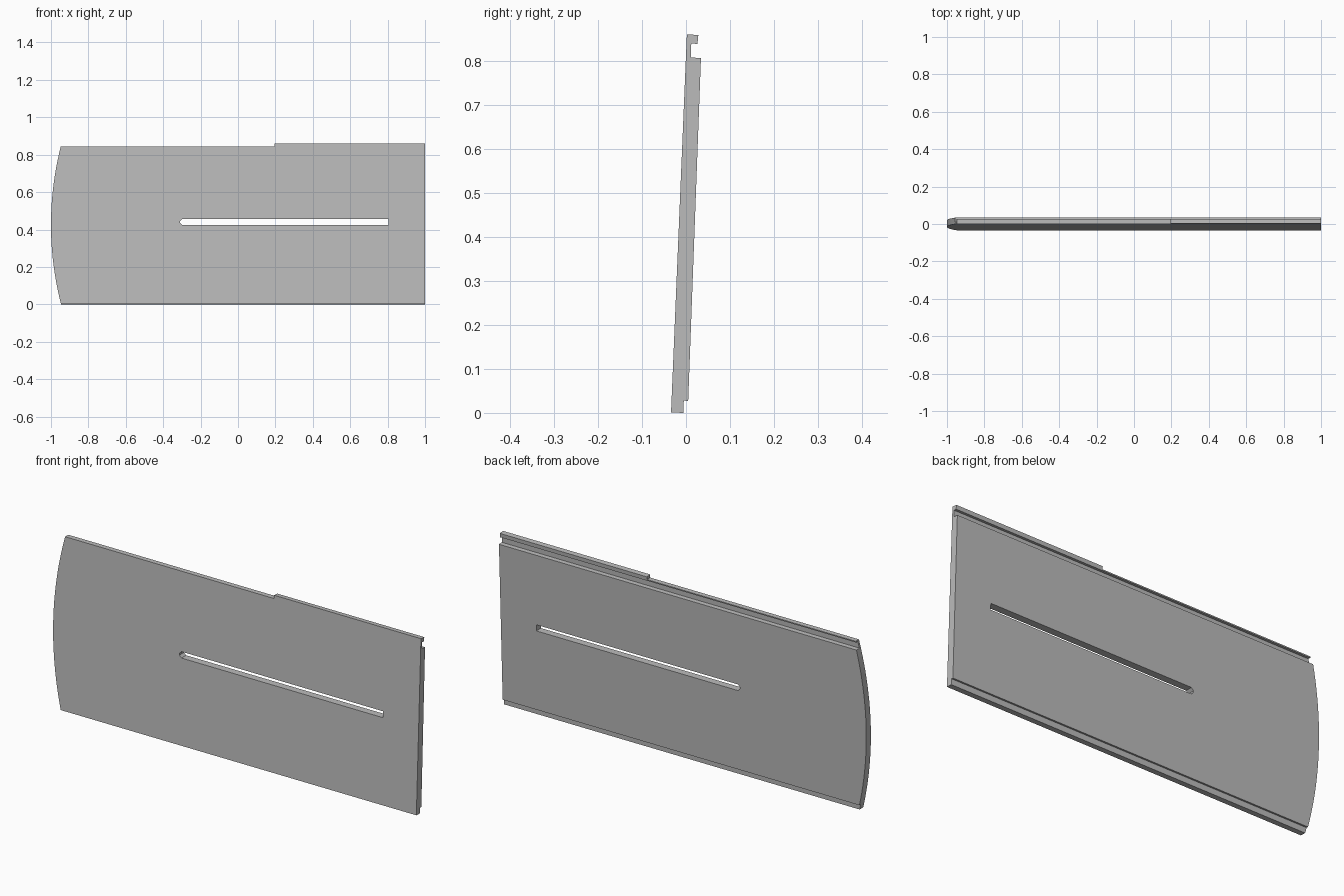
import bpy
import bmesh
from mathutils import Vector

cube = bpy.data.objects.get("Cube")
if cube:
    bpy.data.objects.remove(cube, do_unlink=True)

grey = bpy.data.materials.new("plain_grey")
grey.use_nodes = True
colour = (0.5, 0.5, 0.5, 1)
grey.diffuse_color = colour
grey.node_tree.nodes["Principled BSDF"].inputs["Base Color"].default_value = colour


def prism(name, points, sweep):
    """Extrude a closed outline along the sweep vector."""
    bm = bmesh.new()
    face = bm.faces.new([bm.verts.new(p) for p in points])
    new = bmesh.ops.extrude_face_region(bm, geom=[face])["geom"]
    verts = [v for v in new if isinstance(v, bmesh.types.BMVert)]
    bmesh.ops.translate(bm, verts=verts, vec=Vector(sweep))
    bmesh.ops.recalc_face_normals(bm, faces=bm.faces)
    mesh = bpy.data.meshes.new(name)
    bm.to_mesh(mesh)
    bm.free()
    mesh.materials.append(grey)
    obj = bpy.data.objects.new(name, mesh)
    bpy.context.collection.objects.link(obj)
    return obj


def cut(target, cutter, operation):
    """Apply a boolean and discard its cutter."""
    mod = target.modifiers.new("cut", "BOOLEAN")
    mod.operation = operation
    mod.solver = "EXACT"
    mod.object = cutter
    bpy.context.view_layer.objects.active = target
    bpy.ops.object.modifier_apply(modifier=mod.name)
    bpy.data.objects.remove(cutter, do_unlink=True)


# Leaning panel: rebate along the bottom, groove and hooked lip along the top
section = [(-0.034, 0.001), (-0.006, 0), (-0.005, 0.028), (0.005, 0.027),
           (0.034, 0.807), (0.011, 0.808), (0.012, 0.84), (0.026, 0.839),
           (0.028, 0.859), (0.002, 0.861)]
panel = prism("panel", [(-1.05, y, z) for y, z in section], (2.05, 0, 0))

# Outline: bowed end and a lip that is lower along part of the top
bow = [(-1 + (z - 0.425) ** 2 / 3.36, z)
       for z in (-0.05 + 0.895 * i / 24 for i in range(25))]
outline = bow + [(0.195, 0.845), (0.195, 0.95), (1.1, 0.95), (1.1, -0.05)]
cut(panel, prism("outline_cutter", [(x, -0.2, z) for x, z in outline],
                 (0, 0.4, 0)), "INTERSECT")

# Long slot with one chamfered end
slot = [(-0.31, 0.436), (-0.31, 0.444), (-0.298, 0.456), (0.805, 0.456),
        (0.805, 0.425), (-0.298, 0.425)]
cut(panel, prism("slot_cutter", [(x, -0.2, z) for x, z in slot],
                 (0, 0.4, 0)), "DIFFERENCE")
